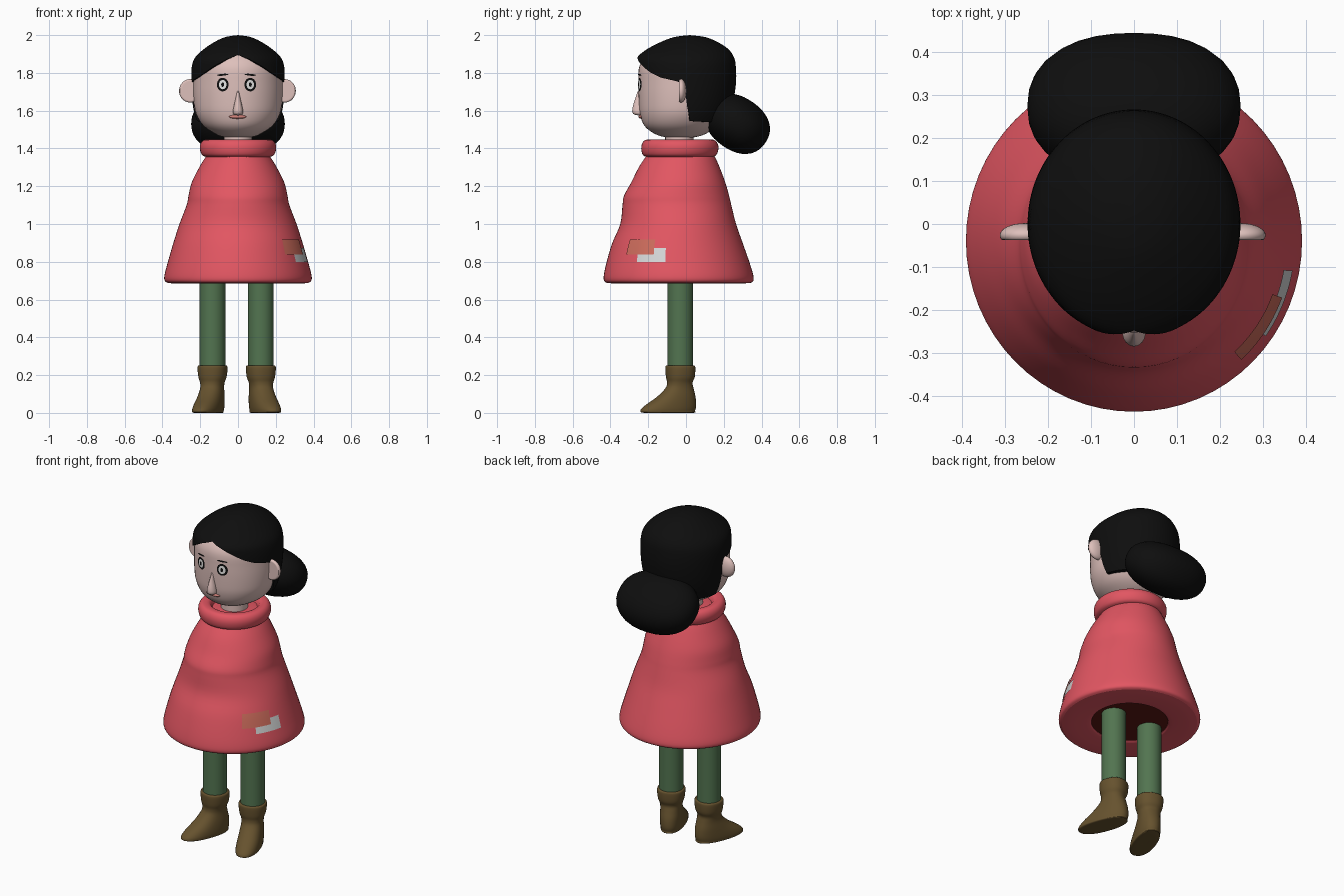
import bpy, bmesh, math
from mathutils import Matrix, Vector

if "Cube" in bpy.data.objects:
    bpy.data.objects.remove(bpy.data.objects["Cube"])


def material(name, rgb):
    m = bpy.data.materials.new(name)
    lin = [((c / 255 + 0.055) / 1.055) ** 2.4 if c > 10 else c / 255 / 12.92 for c in rgb]
    m.diffuse_color = (*lin, 1)
    m.use_nodes = True
    m.node_tree.nodes["Principled BSDF"].inputs["Base Color"].default_value = m.diffuse_color
    return m


RED = material("red wool", (226, 86, 98))
MAROON = material("maroon lining", (92, 24, 18))
SKIN = material("skin", (222, 192, 187))
BLACK = material("black", (14, 14, 14))
WHITE = material("white", (240, 240, 238))
GREEN = material("green", (82, 116, 80))
BROWN = material("brown leather", (102, 82, 46))
RUST = material("rust patch", (205, 108, 92))
GREY = material("pale grey patch", (212, 214, 214))
LIP = material("lip pink", (208, 130, 122))


def finish(name, bm, mat, matrix=None, angle=45):
    bmesh.ops.remove_doubles(bm, verts=bm.verts, dist=1e-5)
    me = bpy.data.meshes.new(name)
    if matrix:
        bm.transform(matrix)
    bm.to_mesh(me)
    bm.free()
    ob = bpy.data.objects.new(name, me)
    bpy.context.collection.objects.link(ob)
    me.materials.append(mat)
    bpy.ops.object.select_all(action='DESELECT')
    ob.select_set(True)
    bpy.context.view_layer.objects.active = ob
    bpy.ops.object.shade_smooth_by_angle(angle=math.radians(angle))
    return ob


# Profile tables hold rows of (z, half width, front y, back y)
def profile(table, t):
    i = min(int(t), len(table) - 2)
    u = t - i
    get = lambda k: table[max(0, min(k, len(table) - 1))]
    out = []
    for a, b, c, d in zip(get(i - 1), get(i), get(i + 1), get(i + 2)):
        out.append(0.5 * (2 * b + (c - a) * u + (2 * a - 5 * b + 4 * c - d) * u * u
                          + (3 * b - a - 3 * c + d) * u ** 3))
    return out


def t_at(table, z):
    lo, hi = 0, len(table) - 1
    for _ in range(30):
        mid = (lo + hi) / 2
        if profile(table, mid)[0] < z:
            lo = mid
        else:
            hi = mid
    return lo


def point(table, t, th, n=2, off=0):
    z, hx, yf, yb = profile(table, t)
    power = lambda v: math.copysign(abs(v) ** (2 / n), v) if abs(v) > 1e-9 else 0
    hx = max(hx, 0) + off
    hy = max((yb - yf) / 2, 0) + off
    return Vector((hx * power(math.sin(th)), (yf + yb) / 2 - hy * power(math.cos(th)), z))


def surface(name, table, mat, span=(0, 360), segs=48, rows=None, lo=None, hi=None,
            n=2, off=0, lip=0, matrix=None, angle=45):
    bm = bmesh.new()
    top = len(table) - 1
    rows = rows or top * 4
    grid = []
    for j in range(segs + 1):
        deg = span[0] + (span[1] - span[0]) * j / segs
        a, b = lo(deg) if lo else 0, hi(deg) if hi else top
        th = math.radians(deg)
        col = [point(table, a, th, n, off - lip)] if lip else []
        col += [point(table, a + (b - a) * i / rows, th, n, off) for i in range(rows + 1)]
        grid.append([bm.verts.new(p) for p in col])
    for p, q in zip(grid, grid[1:]):
        for i in range(len(p) - 1):
            bm.faces.new((p[i], q[i], q[i + 1], p[i + 1]))
    return finish(name, bm, mat, matrix, angle)


def ball(name, mat, matrix, n=2, clamp=None):
    bm = bmesh.new()
    bmesh.ops.create_uvsphere(bm, u_segments=32, v_segments=20, radius=1)
    for v in bm.verts:
        v.co /= sum(abs(c) ** n for c in v.co) ** (1 / n)
        if clamp is not None:
            v.co.y = max(v.co.y, clamp)
    return finish(name, bm, mat, matrix)


# Dress
DRESS = [(.688, .372, -.42, .342), (.70, .388, -.434, .357), (.73, .389, -.435, .356),
         (.80, .371, -.42, .335), (.90, .342, -.39, .30), (1.0, .31, -.348, .265),
         (1.1, .272, -.336, .24), (1.15, .262, -.328, .228), (1.22, .245, -.29, .208),
         (1.3, .205, -.25, .178), (1.36, .168, -.21, .15), (1.41, .13, -.17, .11),
         (1.42, 0, -.03, -.03)]
surface("dress", DRESS, RED, segs=64)
surface("dress_underside", [(.70, .215, -.25, .175), (.69, .225, -.26, .185),
                            (.685, .32, -.36, .28), (.688, .372, -.42, .342)], RED, segs=64)
surface("dress_lining", [(.70, 0, -.037, -.037), (.70, .215, -.25, .175)], MAROON, segs=64)
surface("collar", [(1.352, .16, -.2, .13), (1.365, .19, -.228, .16), (1.40, .202, -.237, .172),
                   (1.43, .196, -.23, .165), (1.446, .175, -.21, .145),
                   (1.44, .14, -.17, .11), (1.40, .12, -.15, .09)], RED)

# Patches following the dress
for name, mat, span, z0, z1, off in (("grey_patch", GREY, (55, 80), .80, .872, .003),
                                     ("rust_patch", RUST, (43, 70), .838, .917, .006)):
    surface(name, DRESS, mat, span, 10, 5, lambda d: t_at(DRESS, z0),
            lambda d: t_at(DRESS, z1), off=off)

# Neck and head
surface("neck", [(1.38, .075, -.11, .04), (1.50, .075, -.11, .04)], SKIN, rows=2)
HEAD = [(1.455, 0, -.02, -.02), (1.46, .075, -.11, .05), (1.48, .125, -.17, .11),
        (1.52, .183, -.22, .16), (1.58, .221, -.243, .2), (1.65, .234, -.25, .22),
        (1.75, .238, -.252, .24), (1.84, .232, -.245, .24), (1.91, .18, -.19, .19),
        (1.96, .1, -.1, .12), (1.975, 0, .01, .01)]
surface("head", HEAD, SKIN)

# Hair shell with a swept hairline
HAIR = [(1.50, .19, -.225, .19), (1.56, .226, -.247, .22), (1.65, .242, -.26, .25),
        (1.75, .247, -.264, .265), (1.83, .245, -.266, .264), (1.88, .228, -.26, .255),
        (1.925, .182, -.207, .225), (1.965, .122, -.13, .165), (1.99, .065, -.06, .1),
        (2.0, 0, .02, .02)]
LINE = [(0, 1.895), (15, 1.872), (30, 1.838), (45, 1.802), (60, 1.775), (80, 1.755),
        (88, 1.735), (92, 1.64), (99, 1.545), (180, 1.53)]


def hairline(deg):
    d = min(deg, 360 - deg)
    for (a, za), (b, zb) in zip(LINE, LINE[1:]):
        if d <= b:
            return t_at(HAIR, za + (zb - za) * (d - a) / (b - a))
    return t_at(HAIR, LINE[-1][1])


surface("hair", HAIR, BLACK, segs=120, rows=24, lo=hairline, lip=.025)
ball("hair_bun", BLACK, Matrix.Translation((0, .273, 1.53)) @ Matrix.Rotation(math.radians(-35), 4, 'X')
     @ Matrix.Diagonal((.248, .178, .14, 1)), n=2.25)


# Face
def face_y(x, z):
    t = t_at(HEAD, z)
    return point(HEAD, t, math.asin(x / profile(HEAD, t)[1])).y


def decal(name, mat, cx, cz, rx, rz, off, tilt=0):
    bm = bmesh.new()

    def vert(r, a):
        u, w = r * rx * math.cos(a), r * rz * math.sin(a)
        x = cx + u * math.cos(tilt) - w * math.sin(tilt)
        z = cz + u * math.sin(tilt) + w * math.cos(tilt)
        return bm.verts.new((x, face_y(x, z) - off, z))
    c = vert(0, 0)
    rim = [vert(1, math.tau * k / 24) for k in range(24)]
    for k in range(24):
        bm.faces.new((c, rim[k], rim[(k + 1) % 24]))
    finish(name, bm, mat)


for side, s in (("left", -1), ("right", 1)):
    x = -.008 + s * .073
    decal(side + "_eye_rim", BLACK, x, 1.738, .031, .036, .004)
    decal(side + "_eye_white", WHITE, x, 1.738, .02, .025, .006)
    decal(side + "_pupil", BLACK, x, 1.738, .008, .012, .008)
    decal(side + "_eyebrow", BLACK, x, 1.79, .031, .005, .005, -s * .08)
    # Ears with a flat front
    ball(side + "_ear", SKIN, Matrix.Translation((s * .25 - .003, -.026, 1.705))
         @ Matrix.Diagonal((.059, .028, .062, 1)), clamp=-.4)
surface("nose", [(1.575, 0, -.25, -.25), (1.579, .02, -.273, -.225), (1.592, .027, -.284, -.22),
                 (1.62, .023, -.282, -.22), (1.66, .014, -.27, -.22), (1.70, .007, -.256, -.22),
                 (1.715, 0, -.24, -.24)], SKIN, segs=24)
ball("mouth", LIP, Matrix.Translation((-.002, -.235, 1.568)) @ Matrix.Diagonal((.046, .016, .011, 1)))

# Legs and boots
BOOT = [(0, 0, -.06, -.06), (0, .058, -.2, .07), (.012, .066, -.222, .08), (.04, .067, -.195, .086),
        (.085, .064, -.128, .082), (.13, .06, -.08, .07), (.16, .063, -.07, .064),
        (.19, .073, -.075, .075), (.235, .078, -.078, .078), (.25, .074, -.074, .074),
        (.25, .06, -.06, .06)]
for side, s in (("left", -1), ("right", 1)):
    place = Matrix.Translation((-.007 + s * .128, -.03, 0))
    surface(side + "_leg", [(.2, .068, -.068, .068), (.72, .068, -.068, .068)], GREEN,
            segs=32, rows=1, matrix=place)
    surface(side + "_boot", BOOT, BROWN, n=2.25, segs=40,
            matrix=place @ Matrix.Rotation(s * math.radians(20), 4, 'Z'))
